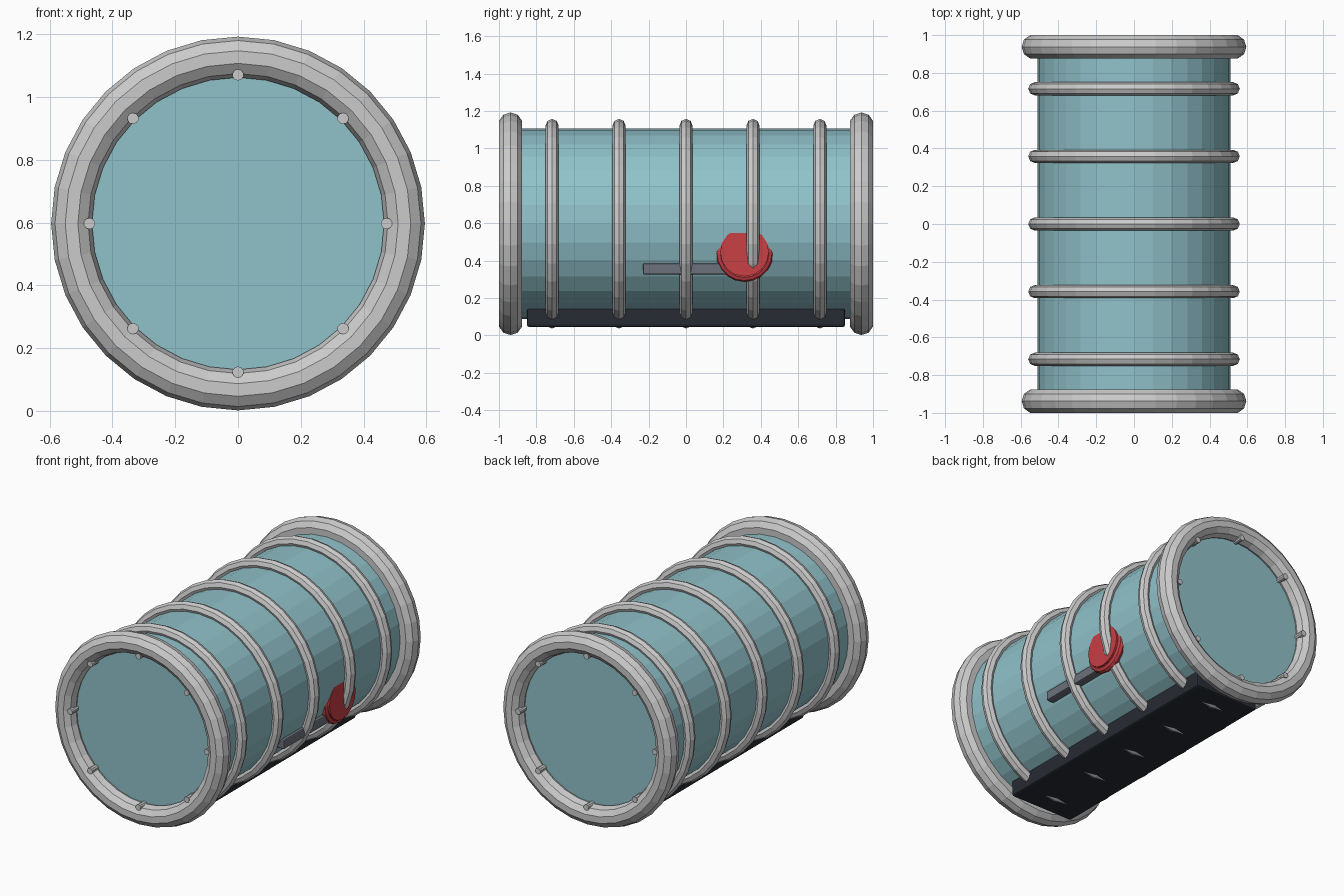
import bpy
from math import pi, sin, cos

if "Cube" in bpy.data.objects:
    bpy.data.objects.remove(bpy.data.objects["Cube"])

AXIS_Z = 0.597          # height of the tank axis
ALONG_Y = (pi / 2, 0, 0)
ALONG_X = (0, pi / 2, 0)


def material(name, rgba):
    m = bpy.data.materials.new(name)
    m.diffuse_color = rgba
    m.use_nodes = True
    m.node_tree.nodes["Principled BSDF"].inputs["Base Color"].default_value = m.diffuse_color
    return m


def finish(name, mat):
    ob = bpy.context.object
    ob.name = name
    if mat:
        ob.data.materials.append(mat)
    return ob


def torus(name, loc, rot, major, minor, seg, mseg, mat=None):
    bpy.ops.mesh.primitive_torus_add(location=loc, rotation=rot, major_radius=major,
                                     minor_radius=minor, major_segments=seg,
                                     minor_segments=mseg)
    return finish(name, mat)


def cylinder(name, loc, rot, radius, depth, seg, mat=None):
    bpy.ops.mesh.primitive_cylinder_add(location=loc, rotation=rot, radius=radius,
                                        depth=depth, vertices=seg)
    return finish(name, mat)


def box(name, loc, size, bevel, mat):
    bpy.ops.mesh.primitive_cube_add(size=1, location=loc)
    ob = finish(name, mat)
    ob.scale = size
    bpy.ops.object.transform_apply(location=False, rotation=False, scale=True)
    mod = ob.modifiers.new("bevel", 'BEVEL')
    mod.width = bevel
    mod.segments = 2
    return ob


glass = material("teal_glass", (0.28, 0.54, 0.59, 0.85))
dark = material("dark_base", (0.02, 0.025, 0.033, 1))
steel = material("blue_steel", (0.15, 0.165, 0.2, 1))
red = material("valve_red", (0.58, 0.05, 0.06, 1))

# Tank body
cylinder("tank_body", (0, 0, AXIS_Z), ALONG_Y, 0.51, 1.85, 32, glass)

# Heavy end rings with eight bolts each
for side, label in ((-1, "front"), (1, "back")):
    torus(label + "_end_ring", (0, side * 0.938, AXIS_Z), ALONG_Y, 0.53, 0.065, 32, 10)
    for i in range(8):
        a = i * pi / 4
        cylinder(f"{label}_bolt_{i + 1}",
                 (0.473 * cos(a), side * 0.945, AXIS_Z + 0.473 * sin(a)),
                 ALONG_Y, 0.018, 0.085, 10)

# Hoops around the body
for i in range(5):
    torus(f"hoop_{i + 1}", (0, (i - 2) * 0.358, AXIS_Z), ALONG_Y, 0.525, 0.035, 32, 8)

# Base block under the tank
box("base", (0, 0, 0.105), (0.45, 1.7, 0.12), 0.012, dark)

# Side bar and red hand wheel on the right
box("side_bar", (0.45, 0, 0.355), (0.06, 0.46, 0.06), 0.008, steel)
cylinder("valve_disc", (0.455, 0.313, 0.445), ALONG_X, 0.13, 0.10, 16, red)
torus("valve_rim", (0.47, 0.313, 0.44), ALONG_X, 0.13, 0.024, 20, 8, red)
